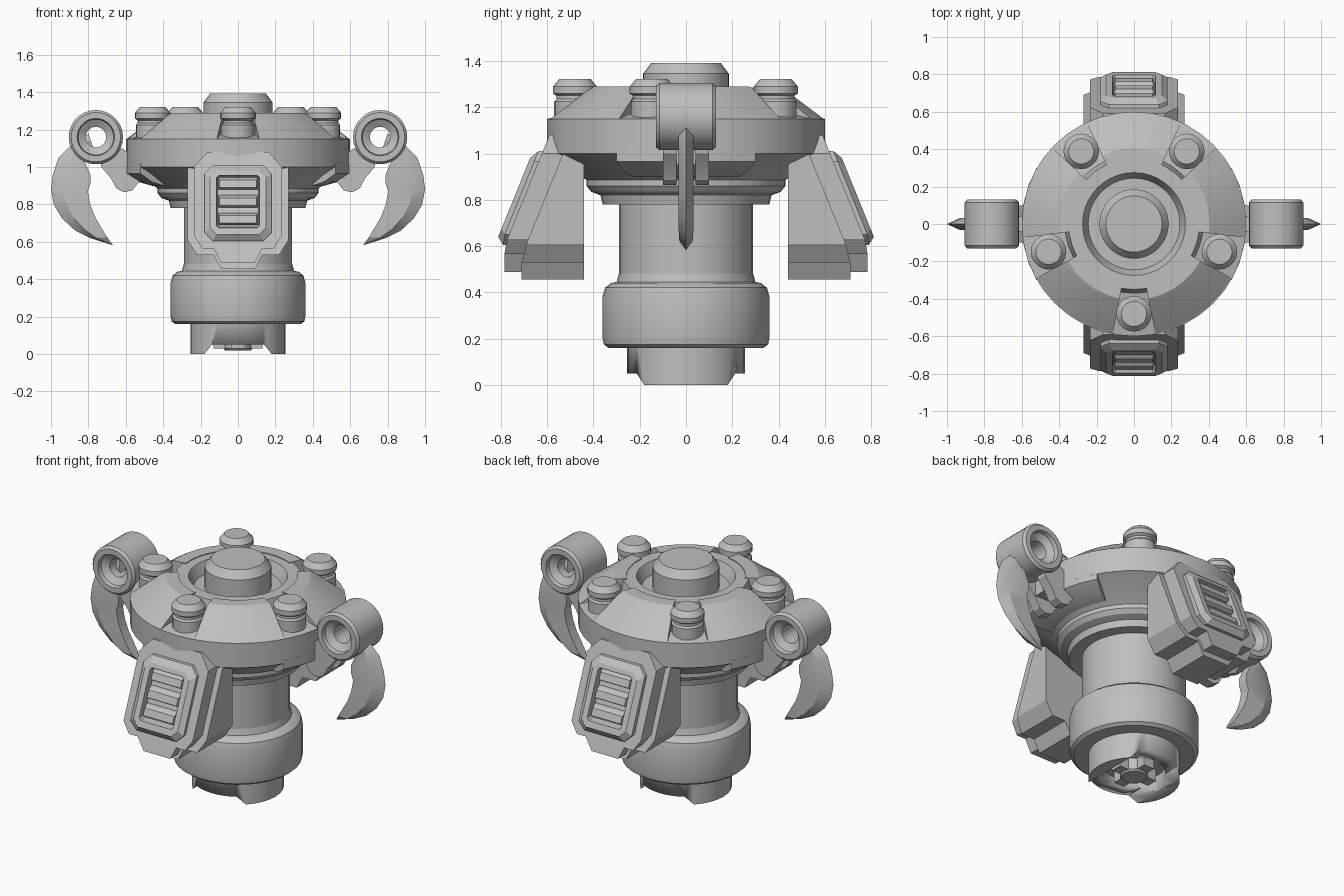
import bpy, bmesh, math
from mathutils import Matrix, Vector

if "Cube" in bpy.data.objects:
    bpy.data.objects.remove(bpy.data.objects["Cube"])

metal = bpy.data.materials.new("grey_metal")
metal.diffuse_color = (0.52, 0.52, 0.52, 1)
metal.use_nodes = True
metal.node_tree.nodes["Principled BSDF"].inputs["Base Color"].default_value = metal.diffuse_color


def finish(bm, name, angle=30):
    bmesh.ops.remove_doubles(bm, verts=bm.verts, dist=1e-5)
    bmesh.ops.recalc_face_normals(bm, faces=bm.faces)
    me = bpy.data.meshes.new(name)
    bm.to_mesh(me)
    bm.free()
    me.materials.append(metal)
    ob = bpy.data.objects.new(name, me)
    bpy.context.collection.objects.link(ob)
    bpy.ops.object.select_all(action='DESELECT')
    ob.select_set(True)
    bpy.context.view_layer.objects.active = ob
    bpy.ops.object.shade_smooth_by_angle(angle=math.radians(angle))
    return ob


def loft(name, rings, closed=True, cyclic=False, caps=True, angle=30):
    """Skin a series of point rings."""
    bm = bmesh.new()
    vs = [[bm.verts.new(p) for p in r] for r in rings]
    n, m = len(vs), len(vs[0])
    for i in range(n if cyclic else n - 1):
        a, b = vs[i], vs[(i + 1) % n]
        for j in range(m if closed else m - 1):
            k = (j + 1) % m
            bm.faces.new((a[j], a[k], b[k], b[j]))
    if caps and not cyclic:
        bm.faces.new(vs[0])
        bm.faces.new(vs[-1])
    return finish(bm, name, angle)


def lathe(name, profile, segs=32, closed=False, start=0, sweep=360, move=None):
    """Turn an (r, z) profile around z, fully or over part of a circle."""
    full = sweep == 360
    move = move or Matrix()
    rings = []
    for i in range(segs if full else segs + 1):
        a = math.radians(start + sweep * i / segs)
        rings.append([move @ Vector((r * math.cos(a), r * math.sin(a), z)) for r, z in profile])
    return loft(name, rings, closed or not full, full)


def box(name, x0, x1, y0, y1, z0, z1):
    return loft(name, [[(x0, y0, z), (x1, y0, z), (x1, y1, z), (x0, y1, z)] for z in (z0, z1)])


# Base socket: hollow ring with a dovetail notch front and back
base = lathe("base_socket", [(.255, .2), (.255, 0), (.175, 0), (.175, .1), (0, .1), (0, .2)])
cutter = loft("notch_cutter", [[(-.18 - .008, y, -.01), (.18 + .008, y, -.01), (.14, y, .05), (-.14, y, .05)]
                               for y in (-.4, .4)])
cutter.hide_render = True
cutter.hide_set(True)
mod = base.modifiers.new("notch", 'BOOLEAN')
mod.object = cutter
mod.solver = 'EXACT'
box("socket_key_long", -.035, .035, -.13, .13, .03, .12)
box("socket_key_cross", -.13, .13, -.035, .035, .03, .12)
lathe("socket_hub", [(0, .02), (.07, .02), (.08, .03), (.08, .12), (0, .12)], 12)

# Collar and column
lathe("collar", [(0, .16), (.335, .16), (.355, .175), (.36, .2), (.36, .385), (.35, .42),
                 (.325, .44), (.3, .445), (.285, .5), (0, .5)])
lathe("column", [(0, .45), (.29, .45), (.29, .82), (0, .82)])

# Head dish with stepped underside, recessed top and central cap
lathe("head_dish", [(0, .78), (.36, .78), (.37, .82), (.41, .835), (.43, .86), (.43, .885), (.53, .96),
                    (.6, 1.0), (.6, 1.15), (.37, 1.2), (.35, 1.285), (.275, 1.285), (.245, 1.22),
                    (.185, 1.22), (.185, 1.345), (.15, 1.392), (0, 1.392)], 40)

# Five raised top plates, with a round knob in each gap
for k in range(5):
    lathe("top_plate", [(.597, 1.15), (.43, 1.275), (.405, 1.29), (.33, 1.29), (.33, 1.16), (.597, 1.1)],
          5, start=90 + 72 * k - 25, sweep=50)
    a = math.radians(-90 + 72 * k)
    lathe("knob", [(0, 1.12), (.09, 1.12), (.09, 1.225), (.08, 1.235), (.08, 1.25), (.095, 1.26),
                   (.095, 1.29), (.068, 1.322), (0, 1.322)], 20,
          move=Matrix.Translation((.48 * math.cos(a), .48 * math.sin(a), 0)))

# Blade stations: inner edge, outer edge as (x, z)
BLADE = [((.76, 1.06), (.80, 1.18)), ((.82, 1.03), (.90, 1.11)), ((.79, .96), (.96, 1.05)),
         ((.787, .92), (.99, .96)), ((.803, .87), (1.0, .88)), ((.79, .80), (.985, .80)),
         ((.765, .735), (.94, .725)), ((.73, .675), (.87, .66)), ((.70, .625), (.79, .62)),
         ((.67, .585), (.672, .583))]
LUG = [(.50, 1.02), (.53, .92), (.565, .875), (.61, .865), (.65, .885), (.68, .94),
       (.73, 1.0), (.74, 1.06), (.62, 1.1)]

for s in (1, -1):
    # Underside lip of the dish at each side
    lathe("side_lip", [(.601, 1.02), (.601, .965), (.53, .92), (.46, .9), (.48, 1.0)],
          6, start=(0 if s > 0 else 180) - 30, sweep=60)

    # Hinge tube lying along y
    half = [(.055, .08), (.095, .105), (.1, .13), (.132, .13), (.145, .115)]
    tube = half + [(r, -y) for r, y in reversed(half)]
    lathe("hinge_tube", tube, 28, closed=True,
          move=Matrix.Translation((s * .76, 0, 1.16)) @ Matrix.Rotation(math.pi / 2, 4, 'X'))

    # Forked bracket from dish to hinge
    for side in (1, -1):
        loft("bracket_lug", [[(s * x, side * y, z) for x, z in LUG] for y in (.04, .1)])
    box("bracket_bar", *sorted((s * .5, s * .68)), -.06, .06, .95, 1.06)

    # Curved claw blade with a sharp outer edge
    rings = []
    for (ix, iz), (ox, oz) in BLADE:
        w = min(1, math.hypot(ox - ix, oz - iz) / .1) * .032
        mx, mz = ix + .65 * (ox - ix), iz + .65 * (oz - iz)
        rings.append([(s * ix, w, iz), (s * mx, w, mz), (s * ox, 0, oz), (s * mx, -w, mz), (s * ix, -w, iz)])
    loft("claw_blade", rings, angle=25)


def mirrored(right):
    """Close a right-hand outline by mirroring it in x."""
    return right + [(-x, z) for x, z in reversed(right)]


def octagon(w, z0, z1, c):
    return mirrored([(w - c, z1), (w, z1 - c), (w, z0 + c), (w - c, z0)])


def slope(y, z0):
    """Leaning front plane, upright below z0."""
    return lambda z: y - .405 * max(0, z - z0)


BACK_OUT = mirrored([(.19, 1.09), (.27, 1.0), (.27, .61), (.22, .53), (.13, .53), (.09, .455)])
MID_OUT = mirrored([(.165, 1.08), (.235, 1.0), (.235, .63), (.19, .565), (.13, .565), (.09, .487)])

for s in (-1, 1):
    def ring(outline, plane, d=0.0):
        return [(x, s * (plane(z) + d), z) for x, z in outline]

    flat = lambda z: .44
    back, mid, face = slope(.71, .56), slope(.79, .6), slope(.81, .635)

    # Layered pod body
    loft("pod_back", [ring(BACK_OUT, flat), ring(BACK_OUT, back)], angle=10)
    loft("pod_middle", [ring(MID_OUT, flat), ring(MID_OUT, mid, -.005)], angle=10)

    # Framed front panel with recess
    loft("pod_panel", [ring(octagon(.18, .605, 1.01, .045), face, -.06),
                       ring(octagon(.18, .605, 1.01, .045), face, -.02),
                       ring(octagon(.15, .64, .98, .035), face, .004),
                       ring(octagon(.115, .675, .955, .012), face, .004),
                       ring(octagon(.11, .68, .95, .01), face, -.04)], angle=10)

    # Three louvres in the recess
    for z in (.72, .815, .91):
        bar = mirrored([(.105, z + .035), (.105, z - .03)])
        lip = mirrored([(.1, z + .02), (.1, z - .02)])
        loft("louvre", [ring(bar, face, -.045), ring(bar, face, -.025), ring(lip, face, -.006)], angle=10)
